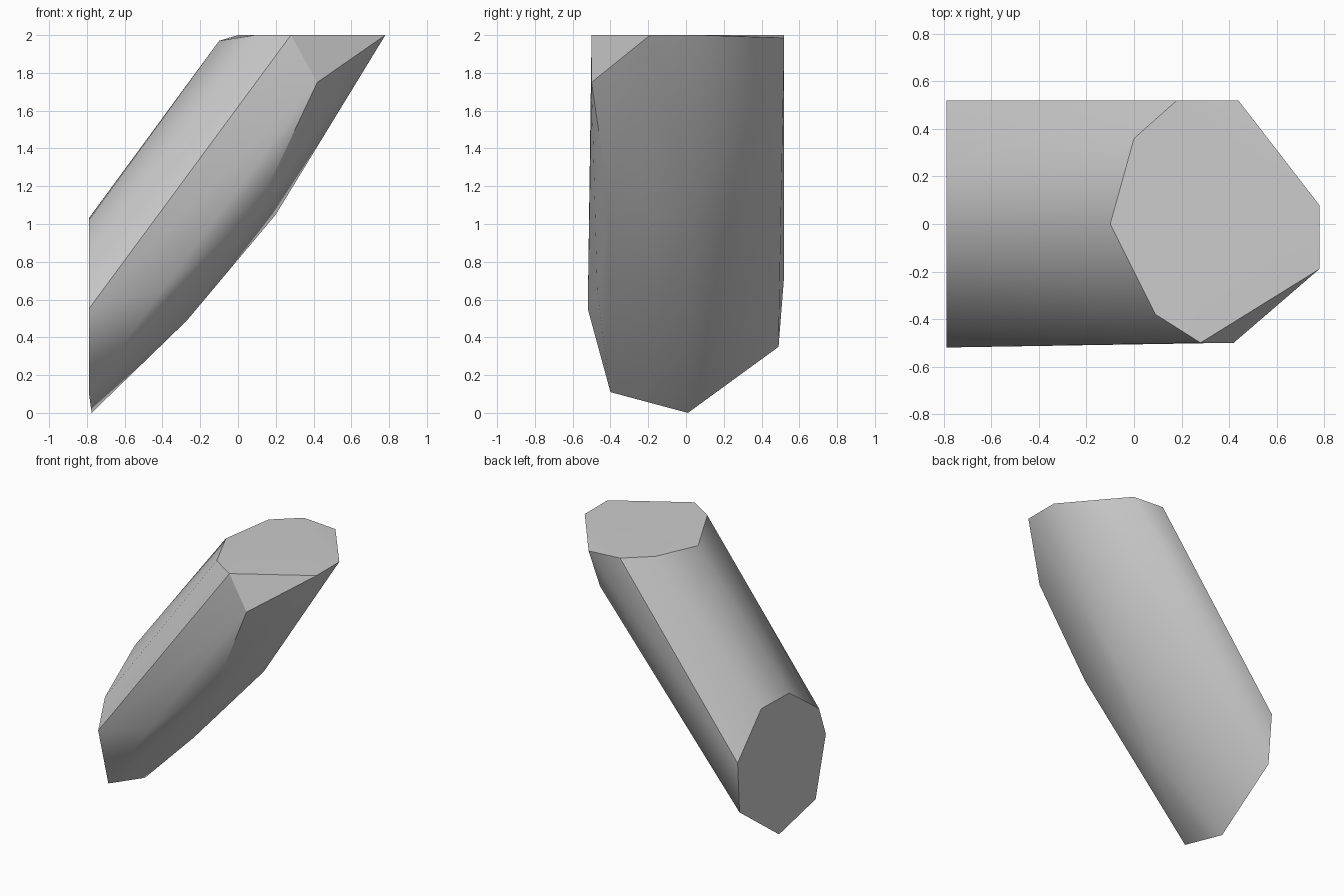
import bpy
import bmesh
import math

default_cube = bpy.data.objects.get("Cube")
if default_cube:
    bpy.data.objects.remove(default_cube, do_unlink=True)


def make_material(name, colour):
    material = bpy.data.materials.new(name)
    material.use_nodes = True
    material.diffuse_color = colour
    shader = material.node_tree.nodes["Principled BSDF"]
    shader.inputs["Base Color"].default_value = colour
    return material


def hull_object(name, points, material):
    """Wrap a solid, faceted skin around a handful of corner points."""
    bm = bmesh.new()
    for point in points:
        bm.verts.new(point)
    hull = bmesh.ops.convex_hull(bm, input=bm.verts[:])
    unused = {v for v in hull["geom_interior"] if isinstance(v, bmesh.types.BMVert)}
    bmesh.ops.delete(bm, geom=list(unused), context="VERTS")
    bmesh.ops.recalc_face_normals(bm, faces=bm.faces[:])
    mesh = bpy.data.meshes.new(name)
    bm.to_mesh(mesh)
    bm.free()
    mesh.materials.append(material)
    body = bpy.data.objects.new(name, mesh)
    bpy.context.collection.objects.link(body)
    return body


# Flat top outline, seen from above
top_outline = [(.18, .52), (0, .36), (.09, -.38), (.28, -.5), (.78, -.19), (.78, .08)]
top_rim = [(x, y, 2) for x, y in top_outline]
top_rim += [(-.1, 0, 1.97), (.44, .52, 1.985)]

# Upright end outline, as y and z
end_outline = [(.24, 1.03), (-.09, 1.02), (-.44, .77), (-.52, .55), (-.4, .11), (.52, .73)]
end_rim = [(-.79, y, z) for y, z in end_outline]
end_rim += [(-.775, .01, 0), (-.785, .49, .35)]

# Corners along the sloping underside
underside = [(.42, -.5, 1.75), (-.4, -.47, .65), (.1, -.4, 1.07), (.2, .02, 1.05),
             (-.27, -.14, .49), (-.15, .29, .84), (.45, .37, 1.66)]

stone_grey = make_material("stone_grey", (.6, .6, .6, 1))
slanted_block = hull_object("slanted_block", top_rim + end_rim + underside, stone_grey)

# Soft sides with crisp rims
bpy.ops.object.select_all(action="DESELECT")
slanted_block.select_set(True)
bpy.context.view_layer.objects.active = slanted_block
bpy.ops.object.shade_smooth_by_angle(angle=math.radians(30))
